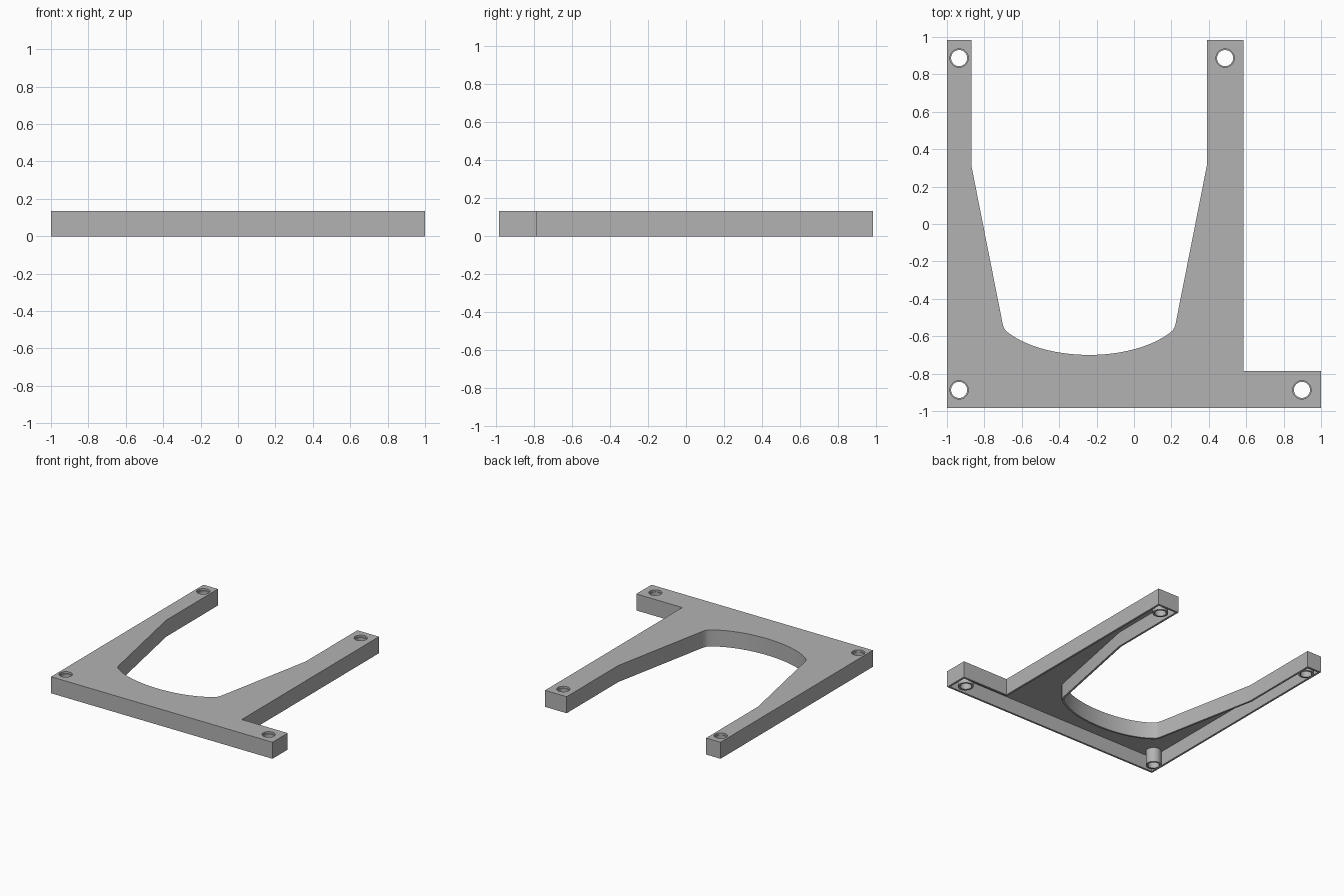
import bpy
from math import cos, sin, pi, sqrt, radians
from mathutils import Vector

cube = bpy.data.objects.get("Cube")
if cube:
    bpy.data.objects.remove(cube)

HEIGHT, PLATE, WALL = 0.135, 0.016, 0.016
DEPTH = 0.983          # half length along y
MID = -0.24            # centre line of the opening

grey = bpy.data.materials.new("light grey plastic")
grey.use_nodes = True
colour = (0.45, 0.45, 0.45, 1)
grey.diffuse_color = colour
grey.node_tree.nodes["Principled BSDF"].inputs["Base Color"].default_value = colour


def circle(centre, radius, n=40):
    return [(centre[0] + radius * cos(2 * pi * i / n),
             centre[1] + radius * sin(2 * pi * i / n)) for i in range(n)]


def inset(points, d):
    """Mitred inward offset of a counter-clockwise loop."""
    result = []
    for i, p in enumerate(points):
        p = Vector(p)
        a = (p - Vector(points[i - 1])).normalized()
        b = (Vector(points[(i + 1) % len(points)]) - p).normalized()
        na, nb = Vector((-a.y, a.x)), Vector((-b.y, b.x))
        result.append(p + (na + nb) * d / (1 + na.dot(nb)))
    return result


def extrude(name, loops, bottom, top):
    """Fill nested loops and extrude them between two heights."""
    curve = bpy.data.curves.new(name, "CURVE")
    curve.dimensions = "2D"
    curve.fill_mode = "BOTH"
    curve.extrude = (top - bottom) / 2
    for loop in loops:
        spline = curve.splines.new("POLY")
        spline.points.add(len(loop) - 1)
        for point, p in zip(spline.points, loop):
            point.co = (p[0], p[1], 0, 1)
        spline.use_cyclic_u = True
    obj = bpy.data.objects.new(name, curve)
    bpy.context.collection.objects.link(obj)
    obj.location.z = (top + bottom) / 2
    curve.materials.append(grey)
    bpy.ops.object.select_all(action="DESELECT")
    obj.select_set(True)
    bpy.context.view_layer.objects.active = obj
    bpy.ops.object.convert(target="MESH")
    bpy.ops.object.shade_smooth_by_angle(angle=radians(25))


# Right half of the opening: arched base, rounded corner, sloped side, arm
half = []
for i in range(15):
    x = 0.43 * i / 14
    half.append((x, -0.70 + 0.267 * (1 - sqrt(1 - (x / 0.52) ** 2))))
half += [(0.446, -0.57), (0.457, -0.552), (0.463, -0.53), (0.63, 0.315), (0.63, DEPTH)]
opening = [(MID + x, y) for x, y in reversed(half)]
opening += [(MID - x, y) for x, y in half[1:]]

# Whole outline, counter-clockwise
outline = [(-1, -DEPTH), (1, -DEPTH), (1, -0.787), (0.585, -0.787), (0.585, DEPTH)]
outline += opening + [(-1, DEPTH)]

holes = [(-0.935, 0.887), (0.487, 0.887), (-0.935, -0.887), (0.898, -0.887)]

# Thin top plate, hollow rim below it, and a screw tube under every hole
extrude("top_plate", [outline] + [circle(h, 0.049) for h in holes], HEIGHT - PLATE, HEIGHT)
extrude("rim_wall", [outline, inset(outline, WALL)], 0, HEIGHT - PLATE)
for number, h in enumerate(holes, 1):
    extrude(f"screw_tube_{number}", [circle(h, 0.058), circle(h, 0.043)], 0, HEIGHT - PLATE)
